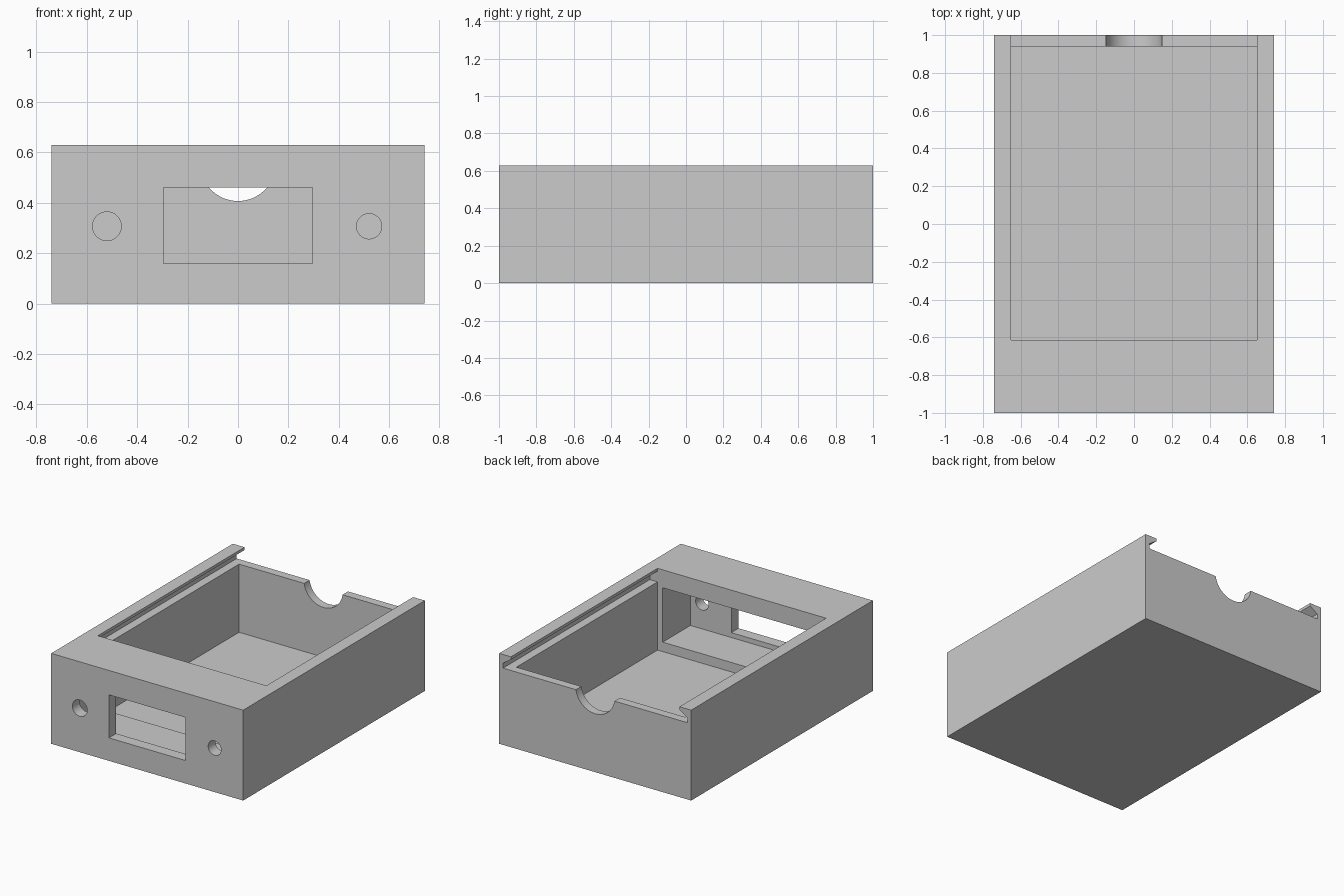
import bpy
import bmesh
import math
from mathutils import Matrix, Vector

cube = bpy.data.objects.get("Cube")
if cube:
    bpy.data.objects.remove(cube, do_unlink=True)

# Main dimensions
HALF_W, HALF_L, HEIGHT = 0.74, 1.0, 0.63
OPEN_X, DECK_Y = 0.65, -0.615
LEDGE_Z = 0.535

grey = bpy.data.materials.new("plain grey")
grey.use_nodes = True
grey.diffuse_color = (0.6, 0.6, 0.6, 1)
grey.node_tree.nodes["Principled BSDF"].inputs["Base Color"].default_value = (0.6, 0.6, 0.6, 1)


def finish(name, bm):
    bmesh.ops.recalc_face_normals(bm, faces=bm.faces)
    mesh = bpy.data.meshes.new(name)
    bm.to_mesh(mesh)
    bm.free()
    mesh.materials.append(grey)
    obj = bpy.data.objects.new(name, mesh)
    bpy.context.collection.objects.link(obj)
    return obj


def prism(name, profile, y0, y1):
    """Extrude an x-z profile along y."""
    bm = bmesh.new()
    face = bm.faces.new([bm.verts.new((x, y0, z)) for x, z in profile])
    ext = bmesh.ops.extrude_face_region(bm, geom=[face])
    verts = [v for v in ext["geom"] if isinstance(v, bmesh.types.BMVert)]
    bmesh.ops.translate(bm, verts=verts, vec=Vector((0, y1 - y0, 0)))
    return finish(name, bm)


def block(name, half_x, y0, y1, z0, z1):
    return prism(name, [(-half_x, z0), (half_x, z0), (half_x, z1), (-half_x, z1)], y0, y1)


def bore(name, x, z, radius, y0, y1):
    """Round cutter running along y."""
    bm = bmesh.new()
    place = Matrix.Translation((x, (y0 + y1) / 2, z)) @ Matrix.Rotation(math.pi / 2, 4, 'X')
    bmesh.ops.create_cone(bm, cap_ends=True, segments=64, radius1=radius,
                          radius2=radius, depth=y1 - y0, matrix=place)
    return finish(name, bm)


body = block("enclosure_body", HALF_W, -HALF_L, HALF_L, 0, HEIGHT)

# Lid slot with undercut grooves, open at the back
side = [(0.71, LEDGE_Z), (0.71, 0.57), (OPEN_X, 0.61), (OPEN_X, 0.7)]
slot = side + [(-x, z) for x, z in reversed(side)]

cutters = [
    prism("lid_slot_cutter", slot, DECK_Y, 1.1),
    block("main_cavity_cutter", OPEN_X, DECK_Y, 0.94, 0.06, 0.56),
    # Front compartment under the deck, with a raised floor
    block("front_compartment_cutter", 0.61, -0.92, -0.5, 0.126, 0.505),
    block("window_cutter", 0.295, -1.1, -0.8, 0.16, 0.46),
    bore("right_hole_cutter", -0.52, 0.307, 0.057, -1.1, -0.8),
    bore("left_hole_cutter", 0.52, 0.307, 0.05, -1.1, -0.8),
    # Finger notch in the back wall
    bore("finger_notch_cutter", 0, 0.557, 0.15, 0.85, 1.1),
]

bpy.ops.object.select_all(action='DESELECT')
bpy.context.view_layer.objects.active = body
body.select_set(True)
for cutter in cutters:
    cutter.hide_render = True
    mod = body.modifiers.new(cutter.name, 'BOOLEAN')
    mod.operation = 'DIFFERENCE'
    mod.solver = 'EXACT'
    mod.object = cutter
    bpy.ops.object.modifier_apply(modifier=mod.name)
    bpy.data.objects.remove(cutter, do_unlink=True)

bpy.ops.object.shade_smooth_by_angle(angle=math.radians(30))
